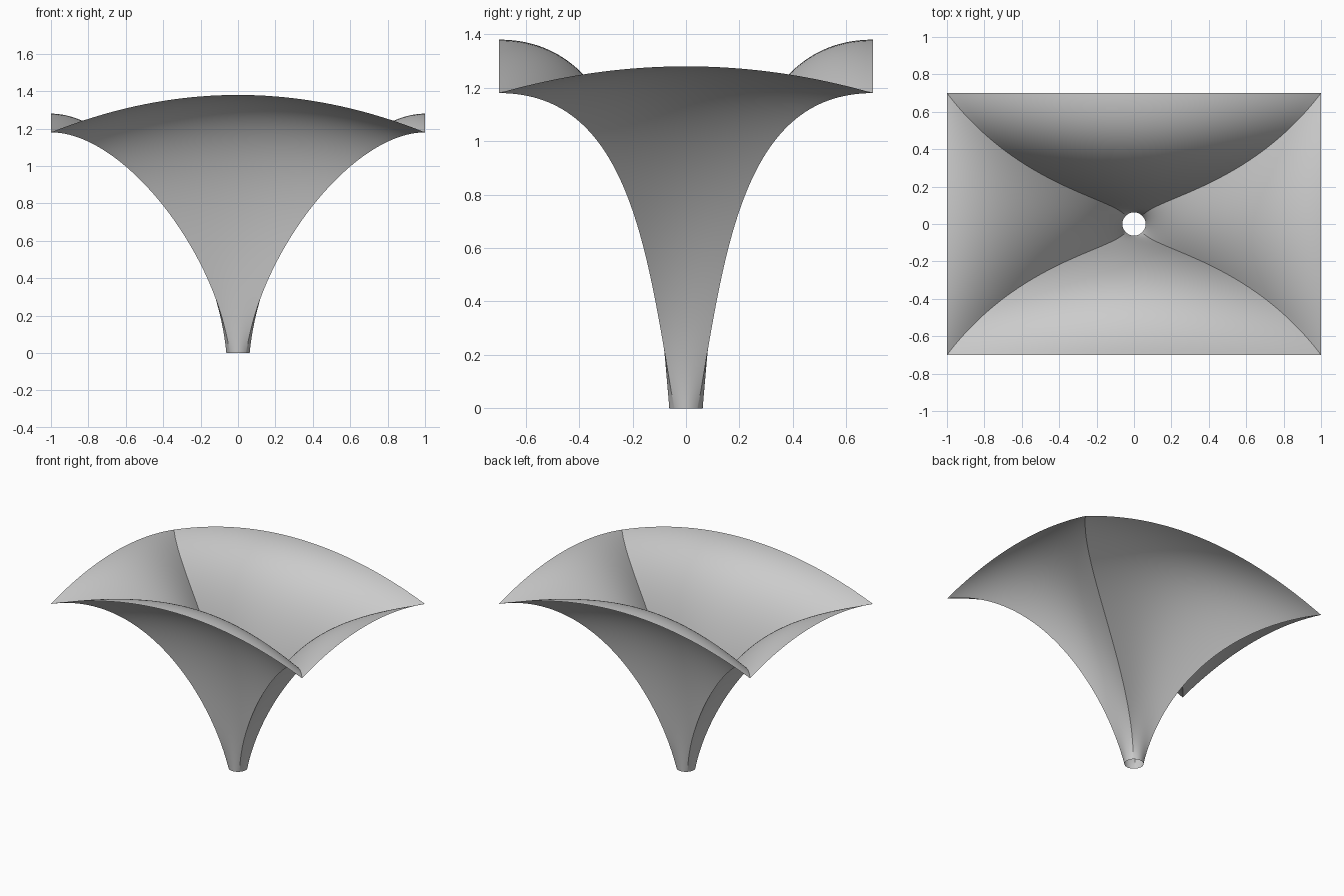
import bpy, bmesh
from math import radians
from mathutils import Vector

cube = bpy.data.objects.get("Cube")
if cube:
    bpy.data.objects.remove(cube)

ROWS, COLS = 64, 40

# One flat colour for the whole shell
grey = bpy.data.materials.new("light grey shell")
grey.use_nodes = True
colour = (0.6, 0.6, 0.6, 1)
grey.diffuse_color = colour
grey.node_tree.nodes["Principled BSDF"].inputs["Base Color"].default_value = colour

# Ribs that rise from the round foot and flare out flat at the rim
CORNER = [(0.044, 0.044, 0), (0.124, 0.144, 0.56), (0.62, 0.2, 1.18), (1, 0.7, 1.18)]
LONG_MID = [(0, 0.0625, 0), (0, 0.12, 0.7), (0, 0.2, 1.38), (0, 0.7, 1.38)]
SHORT_MID = [(0.0625, 0, 0), (0.12, 0, 0.62), (0.62, 0, 1.28), (1, 0, 1.28)]


def bezier(points, t):
    a, b, c, d = (Vector(p) for p in points)
    s = 1 - t
    return a * s**3 + b * 3 * s * s * t + c * 3 * s * t * t + d * t**3


def flipped(v, axis):
    """Copy of v mirrored along one axis (0 = x, 1 = y)."""
    w = v.copy()
    w[axis] = -w[axis]
    return w


def add_panel(bm, mid_rib, across, opposite):
    """Loft arched cross-sections over a middle rib and its two corner ribs."""
    grid = []
    for i in range(ROWS + 1):
        t = i / ROWS
        right, mid = bezier(CORNER, t), bezier(mid_rib, t)
        left = flipped(right, across)
        row = []
        for j in range(COLS + 1):
            u = 2 * j / COLS - 1
            p = mid + (right - left) * (u / 2) + ((left + right) / 2 - mid) * u * u
            row.append(bm.verts.new(flipped(p, 1 - across) if opposite else p))
        grid.append(row)
    for low, high in zip(grid, grid[1:]):
        for j in range(COLS):
            bm.faces.new((low[j], low[j + 1], high[j + 1], high[j]))


# Four panels: long ones front and back, short ones left and right
bm = bmesh.new()
for opposite in (False, True):
    add_panel(bm, LONG_MID, 0, opposite)
    add_panel(bm, SHORT_MID, 1, opposite)

# Weld the panels along the corner ribs
bmesh.ops.remove_doubles(bm, verts=bm.verts, dist=0.0001)
bmesh.ops.recalc_face_normals(bm, faces=bm.faces)
mesh = bpy.data.meshes.new("funnel_canopy")
bm.to_mesh(mesh)
bm.free()
mesh.materials.append(grey)
canopy = bpy.data.objects.new("funnel_canopy", mesh)
bpy.context.collection.objects.link(canopy)

# Smooth panels, sharp corner ribs
bpy.context.view_layer.objects.active = canopy
canopy.select_set(True)
bpy.ops.object.shade_smooth_by_angle(angle=radians(30))
